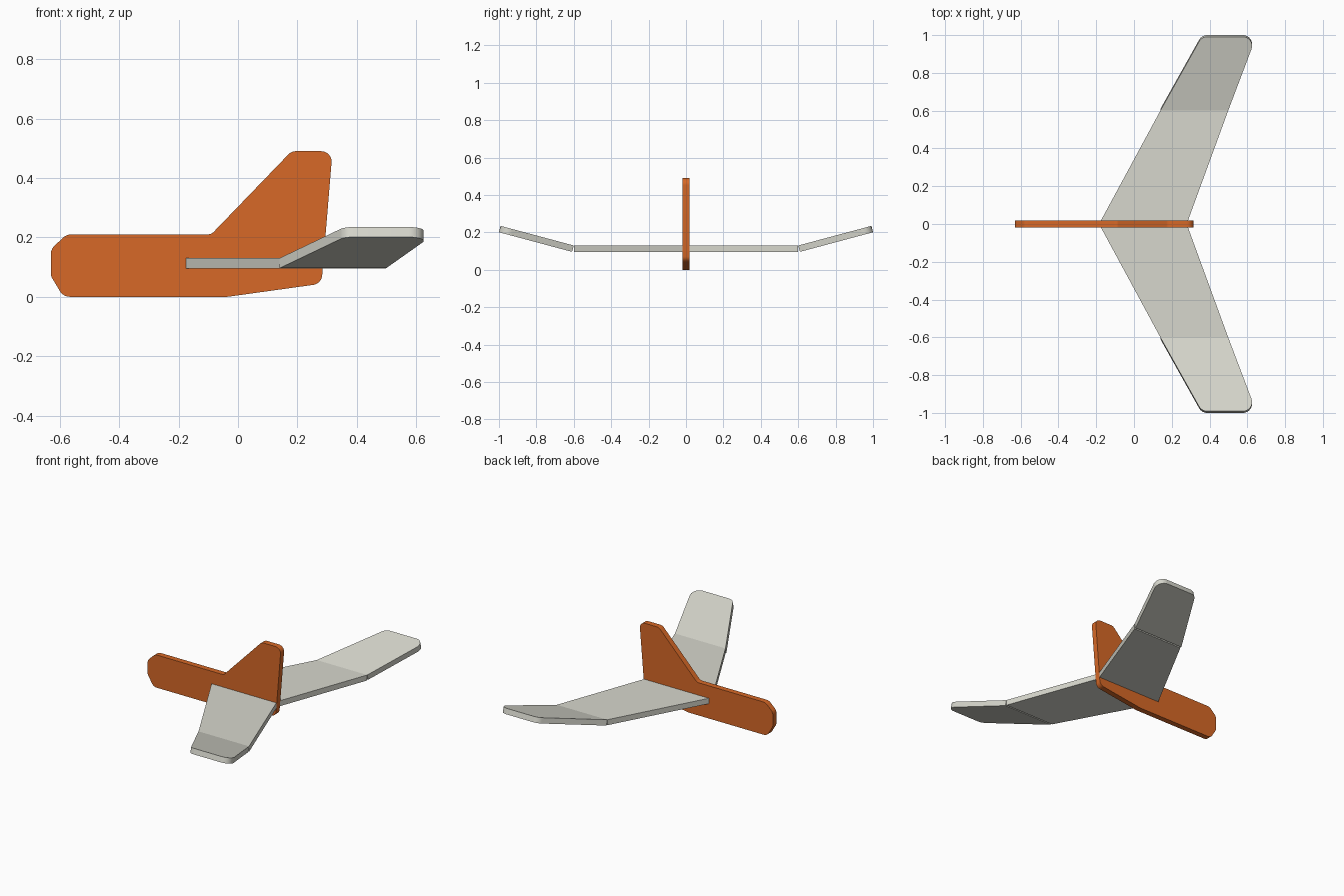
import bpy, bmesh, math
from mathutils import Vector, Matrix

cube = bpy.data.objects.get("Cube")
if cube:
    bpy.data.objects.remove(cube)


def material(name, colour):
    m = bpy.data.materials.new(name)
    m.use_nodes = True
    m.diffuse_color = (*colour, 1)
    m.node_tree.nodes["Principled BSDF"].inputs["Base Color"].default_value = (*colour, 1)
    return m


orange = material("orange foam", (0.68, 0.14, 0.02))
grey = material("warm light grey foam", (0.68, 0.68, 0.61))


def rounded(corners, steps=8):
    """Replace each (x, y, radius) corner with an arc tangent to both edges."""
    out = []
    for i, (x, y, r) in enumerate(corners):
        p = Vector((x, y))
        if r == 0:
            out.append(p)
            continue
        a = (Vector(corners[i - 1][:2]) - p).normalized()
        b = (Vector(corners[(i + 1) % len(corners)][:2]) - p).normalized()
        half = a.angle(b) / 2
        centre = p + (a + b).normalized() * r / math.sin(half)
        start = p + a * r / math.tan(half) - centre
        end = p + b * r / math.tan(half) - centre
        sweep = start.angle(end)
        for k in range(steps + 1):
            t = k / steps
            arc = start * math.sin((1 - t) * sweep) + end * math.sin(t * sweep)
            out.append(centre + arc / math.sin(sweep))
    return out


def plate(name, corners, thickness, matrix, mat):
    """Flat sheet cut to an outline, its top on local z = 0."""
    bm = bmesh.new()
    face = bm.faces.new([bm.verts.new((*p, 0)) for p in rounded(corners)])
    new = bmesh.ops.extrude_face_region(bm, geom=[face])["geom"]
    verts = [g for g in new if isinstance(g, bmesh.types.BMVert)]
    bmesh.ops.translate(bm, verts=verts, vec=(0, 0, -thickness))
    bmesh.ops.transform(bm, matrix=matrix, verts=bm.verts)
    bmesh.ops.recalc_face_normals(bm, faces=bm.faces)
    mesh = bpy.data.meshes.new(name)
    bm.to_mesh(mesh)
    bm.free()
    mesh.materials.append(mat)
    ob = bpy.data.objects.new(name, mesh)
    bpy.context.collection.objects.link(ob)
    bpy.ops.object.select_all(action="DESELECT")
    bpy.context.view_layer.objects.active = ob
    ob.select_set(True)
    bpy.ops.object.shade_smooth_by_angle(angle=math.radians(20))


# Fuselage and fin, one upright sheet with the nose towards -x
body = [(-0.63, 0.07, 0.04), (-0.588, 0, 0.04), (-0.035, 0, 0.06),
        (0.281, 0.044, 0.035), (0.318, 0.49, 0.035), (0.18, 0.49, 0.035),
        (-0.09, 0.21, 0.03), (-0.577, 0.21, 0.04), (-0.63, 0.16, 0.04)]
width = 0.036
plate("fuselage_and_fin", body, width,
      Matrix.Translation((0, -width / 2, 0)) @ Matrix.Rotation(math.pi / 2, 4, "X"), orange)

# Swept wing: level centre panel and two raised tip panels
FOLD, TIP, THICK, TOP = 0.6, 0.405, 0.035, 0.13


def lead(y):
    return -0.185 + 0.541 * y


def trail(y):
    return 0.279 + 0.366 * y


centre = [(lead(0), 0, 0), (lead(FOLD), -FOLD, 0), (trail(FOLD), -FOLD, 0),
          (trail(0), 0, 0), (trail(FOLD), FOLD, 0), (lead(FOLD), FOLD, 0)]
plate("wing_centre", centre, THICK, Matrix.Translation((0, 0, TOP)), grey)

end = FOLD + TIP
for side, s in (("left", 1), ("right", -1)):
    tip = [(lead(FOLD), 0, 0), (trail(FOLD), 0, 0),
           (trail(end), s * TIP, 0.05), (lead(end), s * TIP, 0.05)]
    hinge = Matrix.Translation((0, s * FOLD, TOP)) @ Matrix.Rotation(s * math.radians(15), 4, "X")
    plate("wing_tip_" + side, tip, THICK, hinge, grey)
